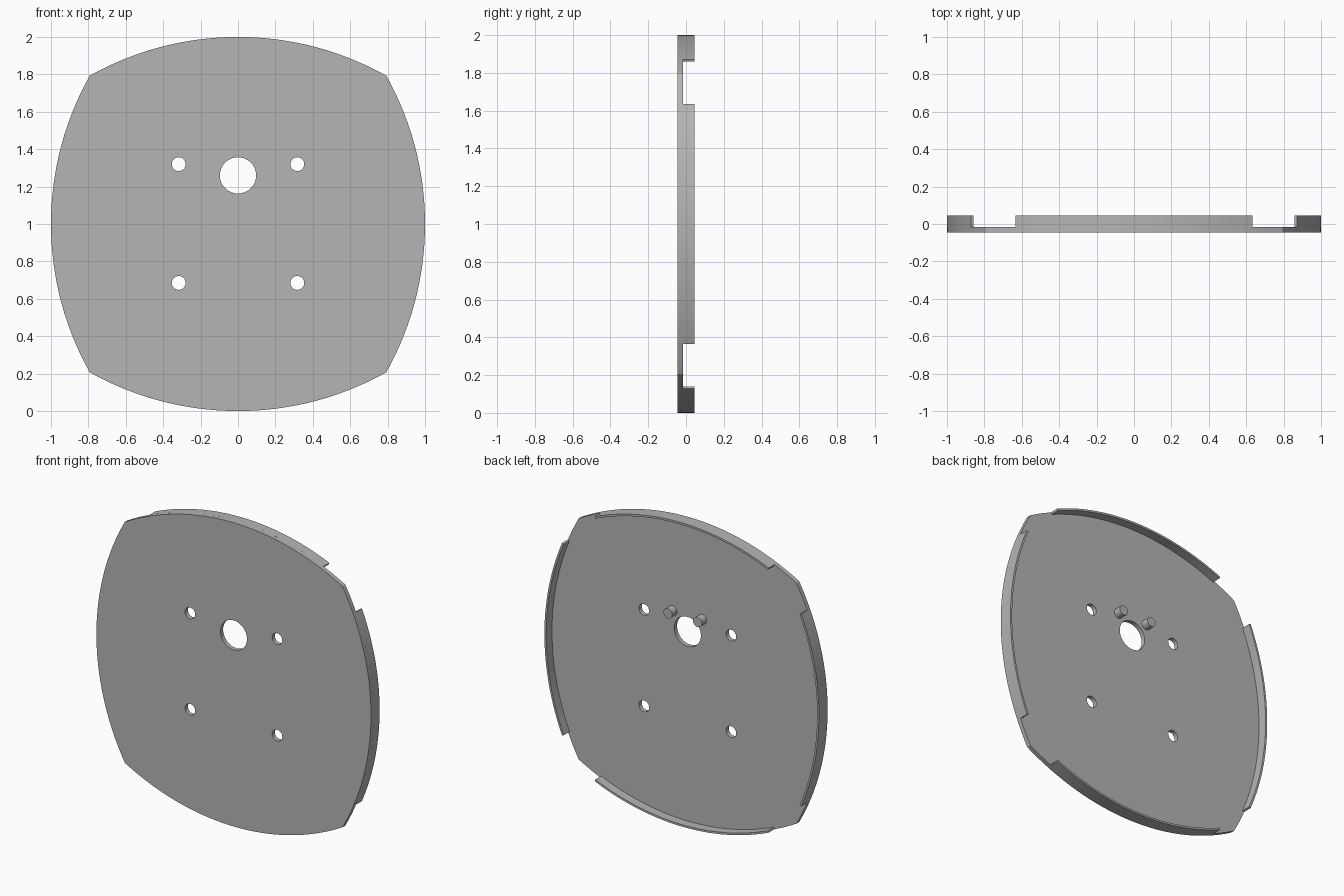
import bpy, bmesh
from math import sin, cos, asin, pi, radians
from mathutils import Matrix

cube = bpy.data.objects.get("Cube")
if cube:
    bpy.data.objects.remove(cube, do_unlink=True)

GREY = (0.46, 0.46, 0.46, 1)
mat = bpy.data.materials.new("plain grey")
mat.use_nodes = True
mat.diffuse_color = GREY
mat.node_tree.nodes["Principled BSDF"].inputs["Base Color"].default_value = GREY

CORNER = 0.793                 # half chord of each bowed edge
SAG = 1 - CORNER
R = (CORNER ** 2 + SAG ** 2) / (2 * SAG)
FRONT, FLOOR, BACK = -0.045, -0.016, 0.045
WALL = 0.013


def arc(radius, half_angle, steps=32):
    """Top edge arc, left to right, around the plate centre."""
    angles = [half_angle * (2 * i / steps - 1) for i in range(steps + 1)]
    return [(radius * sin(a), 1 - R + radius * cos(a)) for a in angles]


def circle(x, z, r, steps=32):
    return [(x + r * cos(2 * pi * i / steps), z + r * sin(2 * pi * i / steps))
            for i in range(steps)]


def turn(points, quarter):
    for _ in range(quarter):
        points = [(z, -x) for x, z in points]
    return points


def slab(name, loops, y0, y1):
    """Fill closed outlines (inner ones become holes) and extrude along y."""
    curve = bpy.data.curves.new(name + "_profile", "CURVE")
    curve.dimensions = "2D"
    curve.fill_mode = "BOTH"
    curve.extrude = (y1 - y0) / 2
    for loop in loops:
        spline = curve.splines.new("POLY")
        spline.points.add(len(loop) - 1)
        for point, (x, z) in zip(spline.points, loop):
            point.co = (x, z, 0, 1)
        spline.use_cyclic_u = True
    temp = bpy.data.objects.new(name + "_profile", curve)
    bpy.context.collection.objects.link(temp)
    bpy.context.view_layer.update()
    graph = bpy.context.evaluated_depsgraph_get()
    mesh = bpy.data.meshes.new_from_object(temp.evaluated_get(graph))
    bpy.data.objects.remove(temp, do_unlink=True)
    mesh.transform(Matrix.Translation((0, (y0 + y1) / 2, 1)) @ Matrix.Rotation(pi / 2, 4, "X"))
    bm = bmesh.new()
    bm.from_mesh(mesh)
    bmesh.ops.remove_doubles(bm, verts=bm.verts, dist=1e-5)
    bmesh.ops.recalc_face_normals(bm, faces=bm.faces)
    bm.to_mesh(mesh)
    bm.free()
    mesh.materials.clear()
    mesh.materials.append(mat)
    obj = bpy.data.objects.new(name, mesh)
    bpy.context.collection.objects.link(obj)
    bpy.ops.object.select_all(action="DESELECT")
    obj.select_set(True)
    bpy.context.view_layer.objects.active = obj
    bpy.ops.object.shade_smooth_by_angle(angle=radians(25))
    return obj


# Plate with bowed edges, a shaft hole and four screw holes
outline = []
for q in range(4):
    outline += turn(arc(R, asin(CORNER / R)), q)[:-1]
holes = [circle(0, 0.26, 0.097, 48)]
holes += [circle(x, z, 0.037) for x in (-0.317, 0.317) for z in (-0.315, 0.32)]
slab("plate", [outline] + holes, FRONT, FLOOR)

# Thin lip along the middle of each edge
half = asin(0.634 / R)
lip = arc(R, half) + arc(R - WALL, half)[::-1]
for q, side in enumerate(("top", "left", "bottom", "right")):
    slab(side + "_lip", [turn(lip, q)], FLOOR - 0.002, BACK)

# Two locating pegs above the shaft hole
for side, x in (("left", 0.108), ("right", -0.108)):
    slab(side + "_peg", [circle(x, 0.37, 0.032)], FLOOR - 0.002, 0.035)
